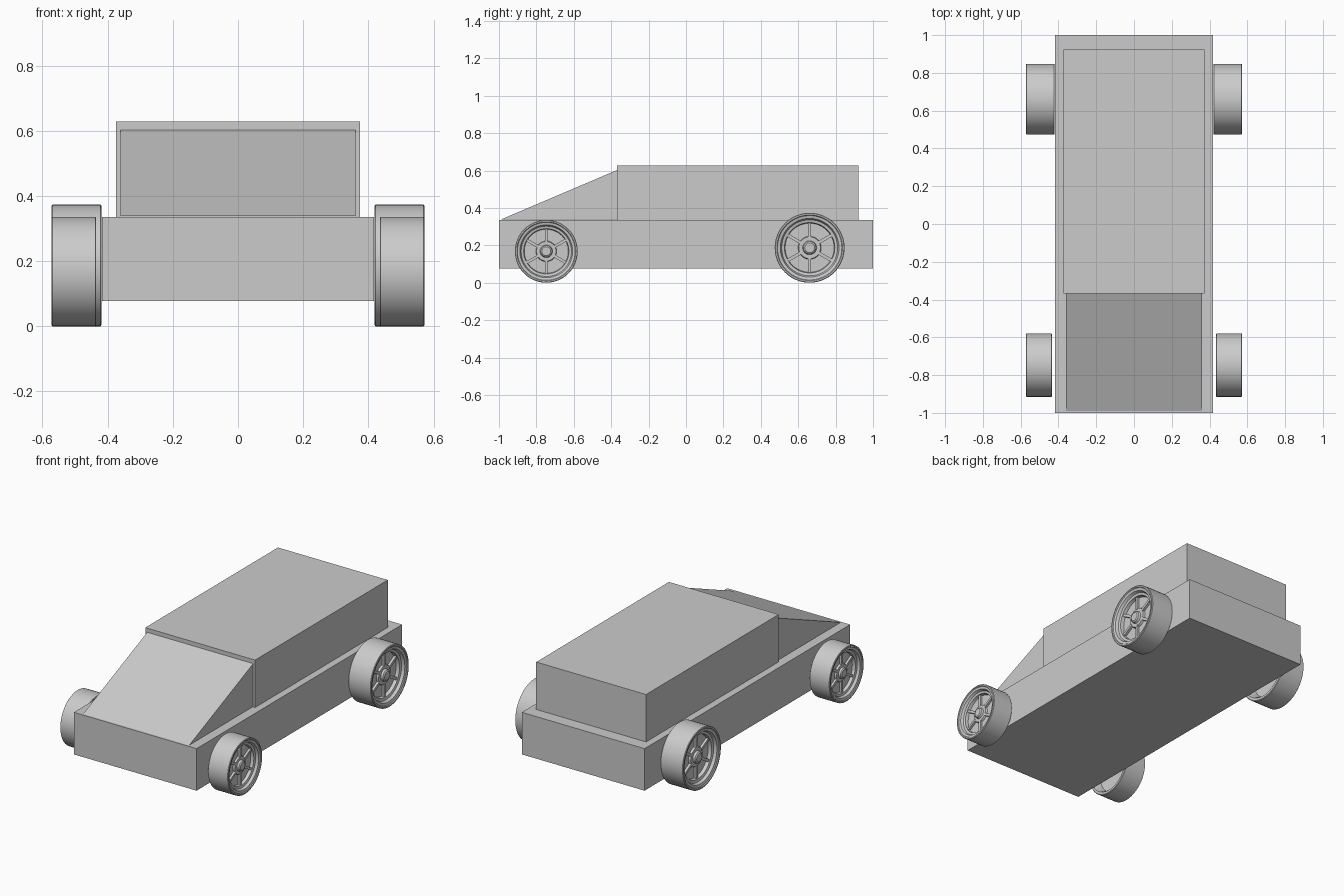
import bpy, bmesh, math
from mathutils import Matrix, Vector

if "Cube" in bpy.data.objects:
    bpy.data.objects.remove(bpy.data.objects["Cube"])

grey = bpy.data.materials.new("plain grey")
grey.diffuse_color = (0.6, 0.6, 0.6, 1)
grey.use_nodes = True
grey.node_tree.nodes["Principled BSDF"].inputs["Base Color"].default_value = grey.diffuse_color


def make_object(name, bm):
    bmesh.ops.recalc_face_normals(bm, faces=bm.faces)
    mesh = bpy.data.meshes.new(name)
    bm.to_mesh(mesh)
    bm.free()
    mesh.materials.append(grey)
    obj = bpy.data.objects.new(name, mesh)
    bpy.context.collection.objects.link(obj)
    return obj


def extrude_side(name, half_width, outline):
    """Side outline of (y, z) points, extruded across the car."""
    bm = bmesh.new()
    face = bm.faces.new([bm.verts.new((-half_width, y, z)) for y, z in outline])
    ext = bmesh.ops.extrude_face_region(bm, geom=[face])["geom"]
    verts = [v for v in ext if isinstance(v, bmesh.types.BMVert)]
    bmesh.ops.translate(bm, verts=verts, vec=(2 * half_width, 0, 0))
    return make_object(name, bm)


# Body: flat chassis, box cabin and sloping windscreen wedge
extrude_side("chassis", 0.418, [(-1, 0.077), (1, 0.077), (1, 0.336), (-1, 0.336)])
extrude_side("cabin", 0.374, [(-0.368, 0.336), (0.923, 0.336), (0.923, 0.628), (-0.368, 0.628)])
extrude_side("sloping_nose", 0.361, [(-0.99, 0.338), (-0.367, 0.338), (-0.367, 0.603)])

# Wheel section as (axial, radius), in units of the wheel radius
SECTION = [(.72, 0), (.72, .14), (.69, .18), (.62, .20), (.62, .31), (.55, .33),
           (.55, .70), (.66, .72), (.68, .80), (.77, .84), (.79, .92), (.815, .94),
           (.815, .98), (.80, 1), (.015, 1), (0, .98), (0, .90), (.06, .85),
           (.30, .78), (.35, .30), (.35, 0)]


def wheel_pair(name, y, radius, outer_x):
    bm = bmesh.new()
    # Lathed tyre, rim and hub
    verts = [bm.verts.new((a, 0, r)) for a, r in SECTION]
    edges = [bm.edges.new(p) for p in zip(verts, verts[1:])]
    bmesh.ops.spin(bm, geom=verts + edges, cent=(0, 0, 0), axis=(1, 0, 0),
                   angle=math.tau, steps=48, use_merge=False)
    bmesh.ops.remove_doubles(bm, verts=bm.verts, dist=1e-4)
    # Six spokes
    for i in range(6):
        m = (Matrix.Rotation(math.tau * i / 6, 4, 'X')
             @ Matrix.Translation((0.57, 0, 0.51))
             @ Matrix.Diagonal((0.12, 0.09, 0.46, 1)))
        bmesh.ops.create_cube(bm, size=1, matrix=m)
    bmesh.ops.transform(bm, verts=bm.verts, matrix=Matrix.Translation(
        (outer_x - .815 * radius, y, radius)) @ Matrix.Scale(radius, 4))
    obj = make_object(name, bm)
    bpy.ops.object.select_all(action='DESELECT')
    obj.select_set(True)
    bpy.context.view_layer.objects.active = obj
    bpy.ops.object.shade_smooth_by_angle(angle=math.radians(30))
    # Opposite wheel
    mirror = obj.modifiers.new("other side", 'MIRROR')
    mirror.use_mirror_merge = False


wheel_pair("front_wheels", -0.747, 0.168, 0.572)
wheel_pair("rear_wheels", 0.661, 0.187, 0.572)
